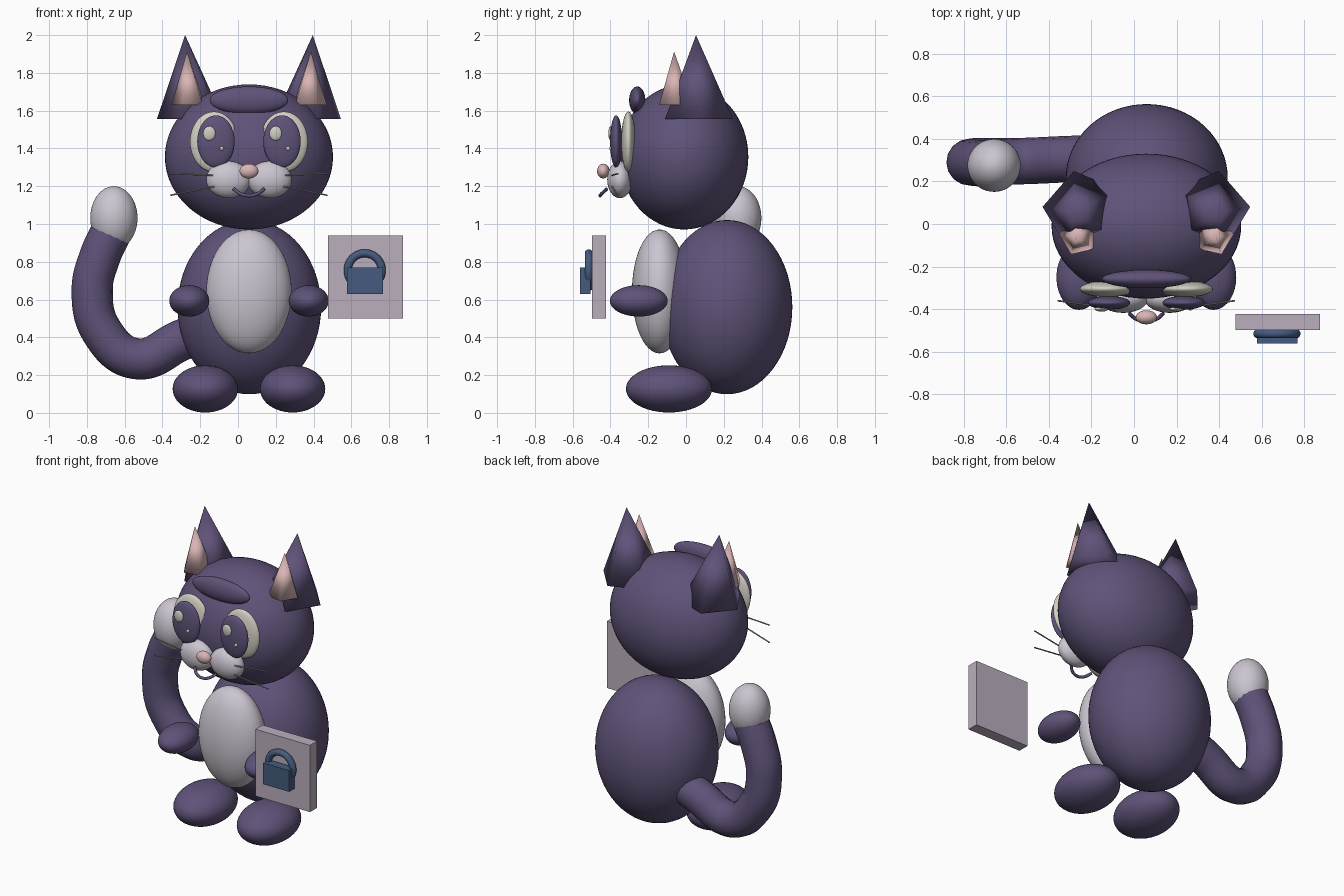
import bpy
import math
from mathutils import Vector

if "Cube" in bpy.data.objects:
    bpy.data.objects.remove(bpy.data.objects["Cube"], do_unlink=True)

MID = 0.058  # x of the cat's own symmetry plane


def material(name, rgb):
    m = bpy.data.materials.new(name)
    m.use_nodes = True
    colour = (*rgb, 1)
    m.diffuse_color = colour
    bsdf = next(n for n in m.node_tree.nodes if n.type == "BSDF_PRINCIPLED")
    bsdf.inputs["Base Color"].default_value = colour
    bsdf.inputs["Roughness"].default_value = 0.8
    return m


PURPLE = material("purple fur", (0.115, 0.085, 0.19))
PALE = material("pale fur", (0.60, 0.56, 0.63))
IVORY = material("eye ivory", (0.64, 0.62, 0.54))
PINK = material("pink skin", (0.70, 0.46, 0.46))
BLUE = material("lock blue", (0.06, 0.105, 0.21))
PANEL = material("panel lilac", (0.49, 0.43, 0.51))
GREY = material("whisker grey", (0.33, 0.31, 0.34))


def finish(name, mat, smooth=True):
    ob = bpy.context.object
    ob.name = name
    ob.data.materials.append(mat)
    if smooth:
        bpy.ops.object.shade_smooth()
    return ob


def ellipsoid(name, centre, radii, mat, segments=48):
    bpy.ops.mesh.primitive_uv_sphere_add(segments=segments, ring_count=segments // 2,
                                         radius=1, location=centre)
    bpy.context.object.scale = radii
    return finish(name, mat)


def box(name, low, high, mat):
    low, high = Vector(low), Vector(high)
    bpy.ops.mesh.primitive_cube_add(size=1, location=(low + high) / 2)
    bpy.context.object.scale = high - low
    return finish(name, mat, smooth=False)


def tube(name, points, radius, mat):
    curve = bpy.data.curves.new(name, "CURVE")
    curve.dimensions = "3D"
    curve.bevel_depth = radius
    curve.bevel_resolution = 6
    curve.use_fill_caps = True
    spline = curve.splines.new("BEZIER")
    spline.bezier_points.add(len(points) - 1)
    for bp, p in zip(spline.bezier_points, points):
        bp.co = p
        bp.handle_left_type = bp.handle_right_type = "AUTO"
    curve.materials.append(mat)
    ob = bpy.data.objects.new(name, curve)
    bpy.context.collection.objects.link(ob)
    return ob


def ear(name, side, centre, radius, tip, mat):
    # five-sided spike whose tip leans outwards; offsets are from the mid plane
    def place(x, y, z):
        return (MID + side * x, y, z)
    ring = [math.radians(31 + 72 * i) for i in range(5)]
    verts = [place(-centre[0] + radius * math.cos(a),
                   centre[1] + radius * math.sin(a), centre[2]) for a in ring]
    verts.append(place(-tip[0], tip[1], tip[2]))
    faces = [(i, (i + 1) % 5, 5) for i in range(5)] + [(4, 3, 2, 1, 0)]
    if side < 0:
        faces = [f[::-1] for f in faces]
    mesh = bpy.data.meshes.new(name)
    mesh.from_pydata(verts, [], faces)
    mesh.materials.append(mat)
    for p in mesh.polygons:
        p.use_smooth = True
    ob = bpy.data.objects.new(name, mesh)
    bpy.context.collection.objects.link(ob)


# Head, body and belly
ellipsoid("body", (0.06, 0.217, 0.56), (0.38, 0.346, 0.461), PURPLE, 64)
ellipsoid("belly", (MID, -0.14, 0.643), (0.226, 0.146, 0.328), PALE)
ellipsoid("head", (MID, -0.01, 1.355), (0.445, 0.34, 0.384), PURPLE, 64)
ellipsoid("forehead_tuft", (MID, -0.258, 1.655), (0.208, 0.043, 0.073), PURPLE)
ellipsoid("nose", (MID, -0.438, 1.28), (0.05, 0.033, 0.039), PINK, 32)

# Paired parts
for label, s in (("right", -1), ("left", 1)):
    def at(x, y, z):
        return (MID + s * x, y, z)

    ellipsoid(label + "_foot", at(0.231, -0.09, 0.127), (0.173, 0.228, 0.125), PURPLE)
    ellipsoid(label + "_paw", at(0.316, -0.25, 0.593), (0.106, 0.153, 0.083), PURPLE)
    ellipsoid(label + "_muzzle", at(0.109, -0.35, 1.235), (0.117, 0.067, 0.098), PALE)
    ellipsoid(label + "_eye", at(0.185, -0.305, 1.435), (0.127, 0.038, 0.16), IVORY)
    ellipsoid(label + "_pupil", at(0.175, -0.37, 1.437), (0.099, 0.032, 0.138), PURPLE)

    # ears lean away from the mid plane, so the helper takes the opposite sign
    ear(label + "_ear", -s, (0.298, 0.064, 1.555), 0.19, (0.338, 0.053, 2.0), PURPLE)
    ear(label + "_inner_ear", -s, (0.316, -0.055, 1.63), 0.095,
        (0.328, -0.063, 1.913), PINK)

    tube(label + "_upper_whisker", [at(0.17, -0.395, 1.257), at(0.416, -0.36, 1.267)],
         0.004, GREY)
    tube(label + "_lower_whisker", [at(0.16, -0.395, 1.203), at(0.416, -0.36, 1.152)],
         0.004, GREY)

# Eye glints sit on the same side of both pupils
for label, x in (("right", -0.118), ("left", 0.233)):
    ellipsoid(label + "_large_glint", (x - 0.034, -0.399, 1.48), (0.033, 0.012, 0.038),
              IVORY, 24)
    ellipsoid(label + "_small_glint", (x + 0.032, -0.398, 1.4), (0.011, 0.008, 0.011),
              IVORY, 16)

# Smile
tube("mouth", [(MID - 0.08, -0.42, 1.185), (MID - 0.045, -0.447, 1.16),
               (MID, -0.455, 1.15), (MID + 0.045, -0.447, 1.16),
               (MID + 0.08, -0.42, 1.185)], 0.009, PURPLE)

# Tail with a pale tip
tube("tail", [(-0.12, 0.31, 0.46), (-0.3, 0.305, 0.385), (-0.54, 0.295, 0.287),
              (-0.72, 0.295, 0.43), (-0.772, 0.29, 0.65), (-0.73, 0.285, 0.83),
              (-0.67, 0.28, 0.96)], 0.109, PURPLE)
ellipsoid("tail_tip", (-0.657, 0.275, 1.032), (0.125, 0.124, 0.168), PALE)

# Sign panel with a padlock
box("sign_panel", (0.476, -0.497, 0.5), (0.873, -0.423, 0.94), PANEL)
box("lock_body", (0.577, -0.562, 0.63), (0.767, -0.505, 0.77), BLUE)
bpy.ops.mesh.primitive_torus_add(major_radius=0.09, minor_radius=0.021, major_segments=40,
                                 minor_segments=14, location=(0.671, -0.515, 0.755),
                                 rotation=(math.pi / 2, 0, 0))
finish("lock_shackle", BLUE)
